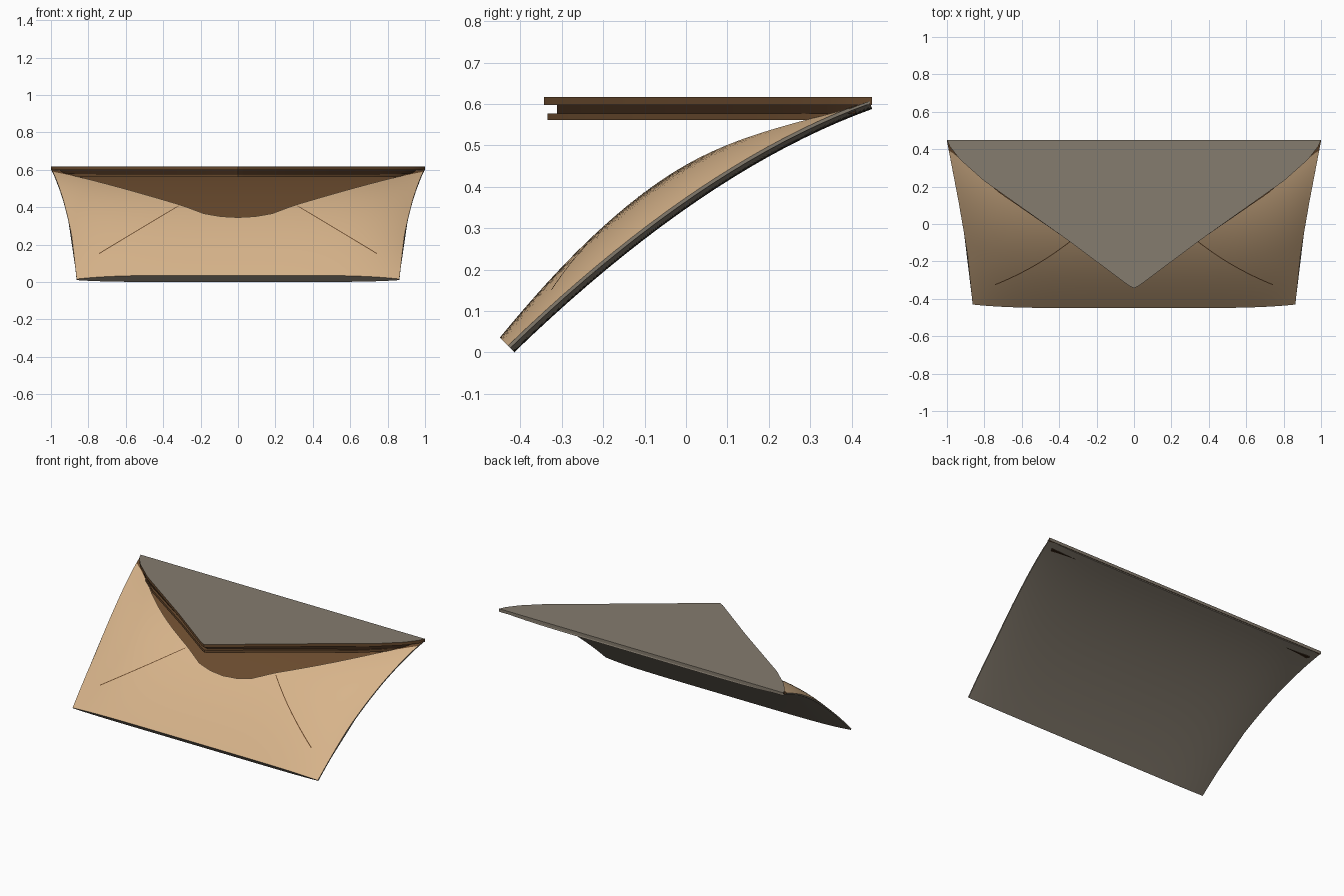
import bpy, bmesh, math
from mathutils import Vector

cube = bpy.data.objects.get("Cube")
if cube:
    bpy.data.objects.remove(cube, do_unlink=True)


def material(name, srgb):
    col = [(c / 255) ** 2.2 for c in srgb] + [1]
    m = bpy.data.materials.new(name)
    m.use_nodes = True
    m.diffuse_color = col
    m.node_tree.nodes["Principled BSDF"].inputs["Base Color"].default_value = col
    return m


tan = material("tan paper", (214, 178, 137))
grey = material("grey paper", (132, 123, 110))
brown = material("brown lining", (104, 75, 49))
dark = material("dark brown fold", (62, 44, 30))


def finish(name, bm, mats, angle=35):
    bmesh.ops.recalc_face_normals(bm, faces=bm.faces)
    mesh = bpy.data.meshes.new(name)
    bm.to_mesh(mesh)
    bm.free()
    for m in mats:
        mesh.materials.append(m)
    ob = bpy.data.objects.new(name, mesh)
    bpy.context.collection.objects.link(ob)
    bpy.ops.object.select_all(action='DESELECT')
    ob.select_set(True)
    bpy.context.view_layer.objects.active = ob
    bpy.ops.object.shade_smooth_by_angle(angle=math.radians(angle))
    return ob


def lerp(points, x):
    for (x0, y0), (x1, y1) in zip(points, points[1:]):
        if x <= x1:
            return y0 + (y1 - y0) * (x - x0) / (x1 - x0)
    return points[-1][1]


# Curved paper body: a bent back sheet with a padded front
P0, P1, P2 = Vector((0, -.415, 0)), Vector((0, .04, .44)), Vector((0, .45, .588))
WIDTH = [(0, .863), (.3, .89), (.6, .935), (1, 1)]
NOTCH = [(0, .345), (.1, .35), (.2, .365), (.33, .41), (.85, .555), (1, .59)]


def surface(u, v, lift):
    p = P0 * (1 - v) ** 2 + P1 * 2 * v * (1 - v) + P2 * v * v
    d = ((P1 - P0) * (1 - v) + (P2 - P1) * v).normalized()
    p = p + Vector((0, -d.z, d.y)) * lift
    p.x = u * lerp(WIDTH, v)
    return p


def padding(u, v):
    full = .02 + .03 * (1 - v) + .055 * math.sin(math.pi * v)
    return .022 + (full - .022) * (1 - abs(u) ** 5)


def front(u, v, extra=0):
    return surface(u, v, padding(u, v) + extra)


def back(u, v):
    return surface(u, v, .014 * abs(u) ** 6)


def lining(u, v):
    return surface(u, v, min(padding(u, v) - .002, .035))


def v_at_height(u, z):
    lo, hi = 0, 1
    for _ in range(24):
        mid = (lo + hi) / 2
        lo, hi = (mid, hi) if front(u, mid).z < z else (lo, mid)
    return lo


COLS, LOW, HIGH = 48, 20, 12
bm = bmesh.new()
columns = []
for i in range(COLS + 1):
    u = 2 * i / COLS - 1
    u = math.sin(u * math.pi / 2) * .4 + u * .6     # denser near the sides
    rim = v_at_height(u, lerp(NOTCH, abs(u)))
    ring = [front(u, rim * k / LOW) for k in range(LOW + 1)]
    ring += [lining(u, rim + (1 - rim) * k / HIGH) for k in range(HIGH + 1)]
    ring += [back(u, 1 - k / LOW) for k in range(LOW + 1)]
    columns.append([bm.verts.new(p) for p in ring])
size = len(columns[0])
for a, b in zip(columns, columns[1:]):
    for k in range(size):
        n = (k + 1) % size
        f = bm.faces.new((a[k], a[n], b[n], b[k]))
        f.material_index = 0 if k <= LOW else 2 if k <= LOW + HIGH else 1
        if k == size - 1:
            f.material_index = 1
for end in (columns[0], columns[-1]):
    bm.faces.new(end).material_index = 1
finish("envelope_body", bm, [tan, grey, brown])

# Diagonal creases on the front
for side, label in ((1, "left"), (-1, "right")):
    bm = bmesh.new()
    rows = []
    for k in range(21):
        s = k / 20
        u = side * (.35 + .5 * s)
        v = v_at_height(u, .405 - .255 * s)
        rows.append([bm.verts.new(front(u, v + dv, .0015)) for dv in (-.003, .003)])
    for (a, b), (c, d) in zip(rows, rows[1:]):
        bm.faces.new((a, b, d, c))
    finish(label + "_crease", bm, [brown])

# Open triangular flap, built of stacked layers
OUTLINE = [(1, .45), (.985, .415), (.93, .345), (.8, .23), (.36, -.08), (.03, -.325)]


def flap_layer(name, z0, z1, back_y, tip_y, scale, mats):
    k = (back_y - tip_y) / .79
    pts = [(x * scale, back_y - (.45 - y) * k) for x, y in OUTLINE]
    pts += [(0, tip_y)] + [(-x, y) for x, y in reversed(pts)]
    bm = bmesh.new()
    face = bm.faces.new([bm.verts.new((x, y, z0)) for x, y in pts])
    up = bmesh.ops.extrude_face_region(bm, geom=[face])["geom"]
    bmesh.ops.translate(bm, vec=(0, 0, z1 - z0),
                        verts=[g for g in up if isinstance(g, bmesh.types.BMVert)])
    bm.normal_update()
    for f in bm.faces:
        level = f.calc_center_median().z
        f.material_index = 0 if level > z1 - .001 or f.calc_center_median().y > back_y - .01 else 1
    finish(name, bm, mats, 25)


flap_layer("flap_outer_sheet", .598, .617, .45, -.343, 1, [grey, brown])
flap_layer("flap_core", .576, .599, .41, -.312, .95, [dark, dark])
flap_layer("flap_inner_sheet", .561, .577, .36, -.335, .9, [brown, brown])
